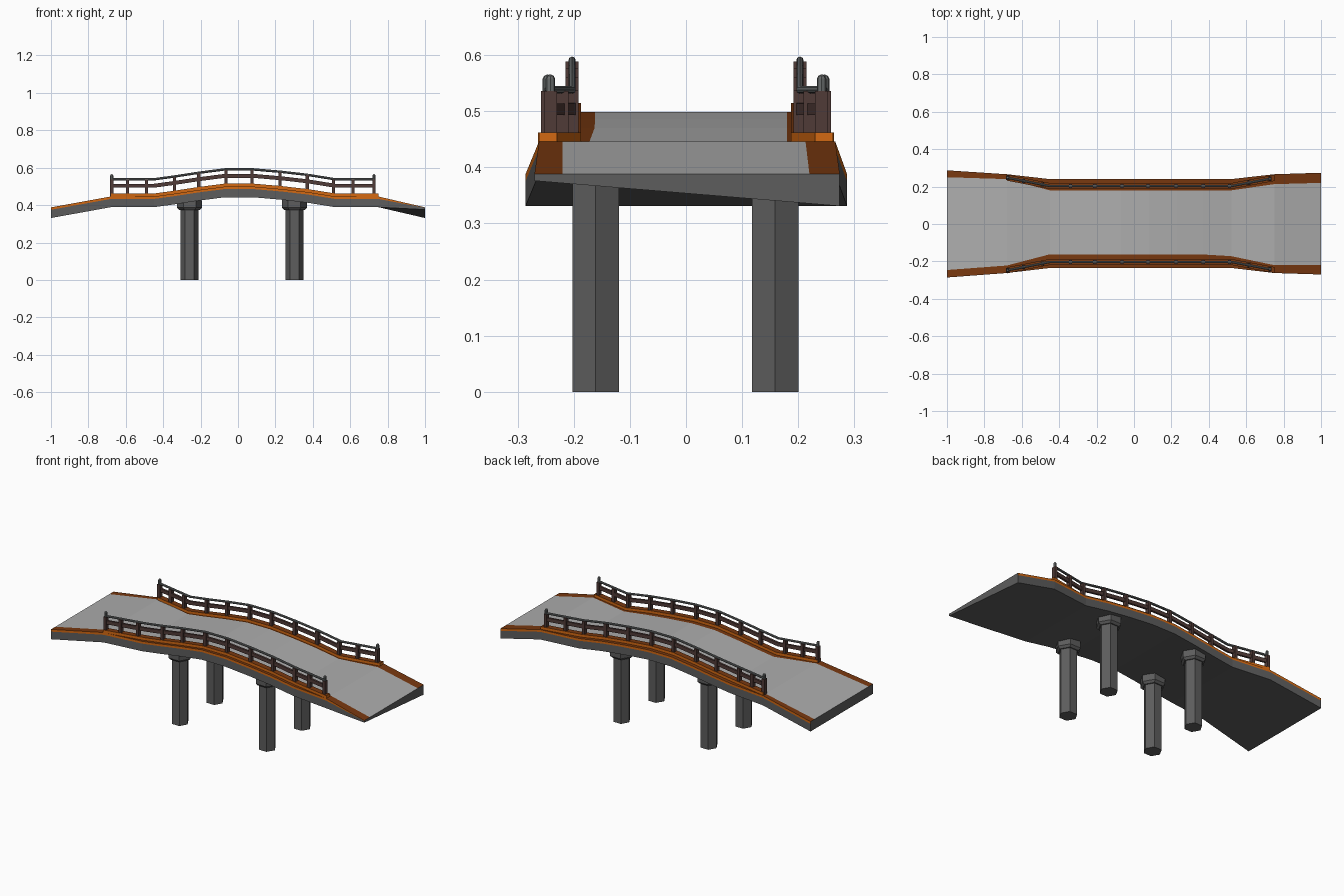
import bpy, bmesh, math
from mathutils import Vector

if "Cube" in bpy.data.objects:
    bpy.data.objects.remove(bpy.data.objects["Cube"])


def mat(name, r, g, b):
    m = bpy.data.materials.new(name)
    m.diffuse_color = (r, g, b, 1)
    m.use_nodes = True
    m.node_tree.nodes["Principled BSDF"].inputs["Base Color"].default_value = m.diffuse_color
    return m


ROAD = mat("road_grey", .42, .42, .42)
STONE = mat("dark_grey", .11, .11, .11)
ORANGE = mat("bright_orange", .65, .14, .006)
RUST = mat("dark_orange", .19, .04, .005)
BROWN = mat("brown", .08, .043, .038)
STEEL = mat("rail_grey", .14, .15, .15)


def finish(name, bm, mats):
    bmesh.ops.recalc_face_normals(bm, faces=bm.faces)
    me = bpy.data.meshes.new(name)
    bm.to_mesh(me)
    bm.free()
    for m in mats:
        me.materials.append(m)
    ob = bpy.data.objects.new(name, me)
    bpy.context.collection.objects.link(ob)
    return ob


def loft(name, rings, mats, side_mats=None):
    """Skin closed rings in order and cap both ends."""
    bm = bmesh.new()
    vs = [[bm.verts.new(p) for p in r] for r in rings]
    n = len(rings[0])
    for a, b in zip(vs, vs[1:]):
        for i in range(n):
            j = (i + 1) % n
            f = bm.faces.new((a[i], a[j], b[j], b[i]))
            f.material_index = side_mats[i] if side_mats else 0
    bm.faces.new(vs[0])
    bm.faces.new(vs[-1])
    return finish(name, bm, mats)


def lerp(table, x, k):
    for a, b in zip(table, table[1:]):
        if x <= b[0]:
            t = max(0, (x - a[0]) / (b[0] - a[0]))
            return a[k] + (b[k] - a[k]) * t
    return table[-1][k]


# Deck stations: x, top z, front outer/inner y, back inner/outer y
DECK = [
    (-1.0, .388, -.286, -.246, .250, .287),
    (-.68, .446, -.262, -.222, .240, .266),
    (-.45, .446, -.235, -.162, .180, .240),
    (-.34, .461, -.235, -.162, .180, .240),
    (-.21, .481, -.235, -.162, .180, .240),
    (-.07, .499, -.235, -.162, .180, .240),
    (.08, .499, -.235, -.162, .180, .240),
    (.23, .486, -.235, -.162, .180, .240),
    (.37, .470, -.235, -.163, .180, .240),
    (.52, .446, -.235, -.172, .180, .240),
    (.75, .446, -.262, -.220, .213, .266),
    (1.0, .388, -.270, -.220, .220, .274)]

# Deck slab, the right end has a twisted underside
rings = []
for x, z, fo, fi, bi, bo in DECK:
    end = x == 1.0
    zf = .376 if end else z - .057
    bf = .386 if end else z - .013
    rings.append([(x, fo, zf), (x, bo, z - .057), (x, bo, z - .013), (x, bo, z),
                  (x, bi, z), (x, fi, z), (x, fo, z), (x, fo, bf)])
loft("deck", rings, [STONE, ORANGE, RUST, ROAD], [0, 0, 1, 2, 3, 2, 1, 0])

# Railing path: x, y offset from the centre line
PATH = [(-.68, .248), (-.45, .203), (.52, .203), (.75, .246)]
POSTS = [-.675, -.59, -.49, -.34, -.21, -.065, .075, .225, .37, .51, .615, .727]
KERB = .016


def sweep(name, side, x0, x1, profile, mats, side_mats=None):
    xs = sorted({x0, x1} | {s[0] for s in DECK if x0 < s[0] < x1})
    rs = [[(x, side * lerp(PATH, x, 1) + dy, lerp(DECK, x, 1) + dz)
           for dy, dz in profile] for x in xs]
    return loft(name, rs, mats, side_mats)


def box(w, z0, z1):
    return [(-w, z0), (w, z0), (w, z1), (-w, z1)]


def prism(bm, x, y, levels, n, mi=0):
    """Stacked n-sided rings from (radius, z) pairs."""
    vs = [[bm.verts.new((x + r * math.cos(2 * math.pi * i / n),
                         y + r * math.sin(2 * math.pi * i / n), z)) for i in range(n)]
          for r, z in levels]
    fs = [bm.faces.new((a[i], a[(i + 1) % n], b[(i + 1) % n], b[i]))
          for a, b in zip(vs, vs[1:]) for i in range(n)]
    fs += [bm.faces.new(vs[0]), bm.faces.new(vs[-1])]
    for f in fs:
        f.material_index = mi


for side, tag in ((-1, "front"), (1, "back")):
    # Kerb, middle rail and round top rail
    sweep(tag + "_kerb", side, -.68, .75, box(.016, -.004, KERB),
          [ORANGE, RUST], [0, 0, 1, 0])
    sweep(tag + "_middle_rail", side, -.675, .727, box(.006, .047, .068), [BROWN])
    tube = [(.0065 * math.cos(a), .092 + .0065 * math.sin(a))
            for a in [i * math.pi / 4 for i in range(8)]]
    sweep(tag + "_top_rail", side, -.675, .727, tube, [STEEL])

    # Posts, with round knobs on the end ones
    bm = bmesh.new()
    for x in POSTS:
        y, z = side * lerp(PATH, x, 1), lerp(DECK, x, 1)
        c = bmesh.ops.create_cube(bm, size=1)["verts"]
        for v in c:
            v.co = Vector((x + v.co.x * .017, y + v.co.y * .023, z + .045 + v.co.z * .09))
        if x in (POSTS[0], POSTS[-1]):
            prism(bm, x, y, [(.0085, z + .088), (.0085, z + .112),
                             (.006, z + .117), (.002, z + .119)], 8, 1)
    finish(tag + "_posts", bm, [BROWN, STEEL])

# Hexagonal piers with wider capitals
for x in (-.259, .301):
    for y in (-.161, .159):
        bm = bmesh.new()
        top = lerp(DECK, x, 1) - .05
        prism(bm, x, y, [(.048, 0), (.048, .374), (.055, .374),
                         (.067, .386), (.067, top)], 6)
        finish("pier", bm, [STONE])
